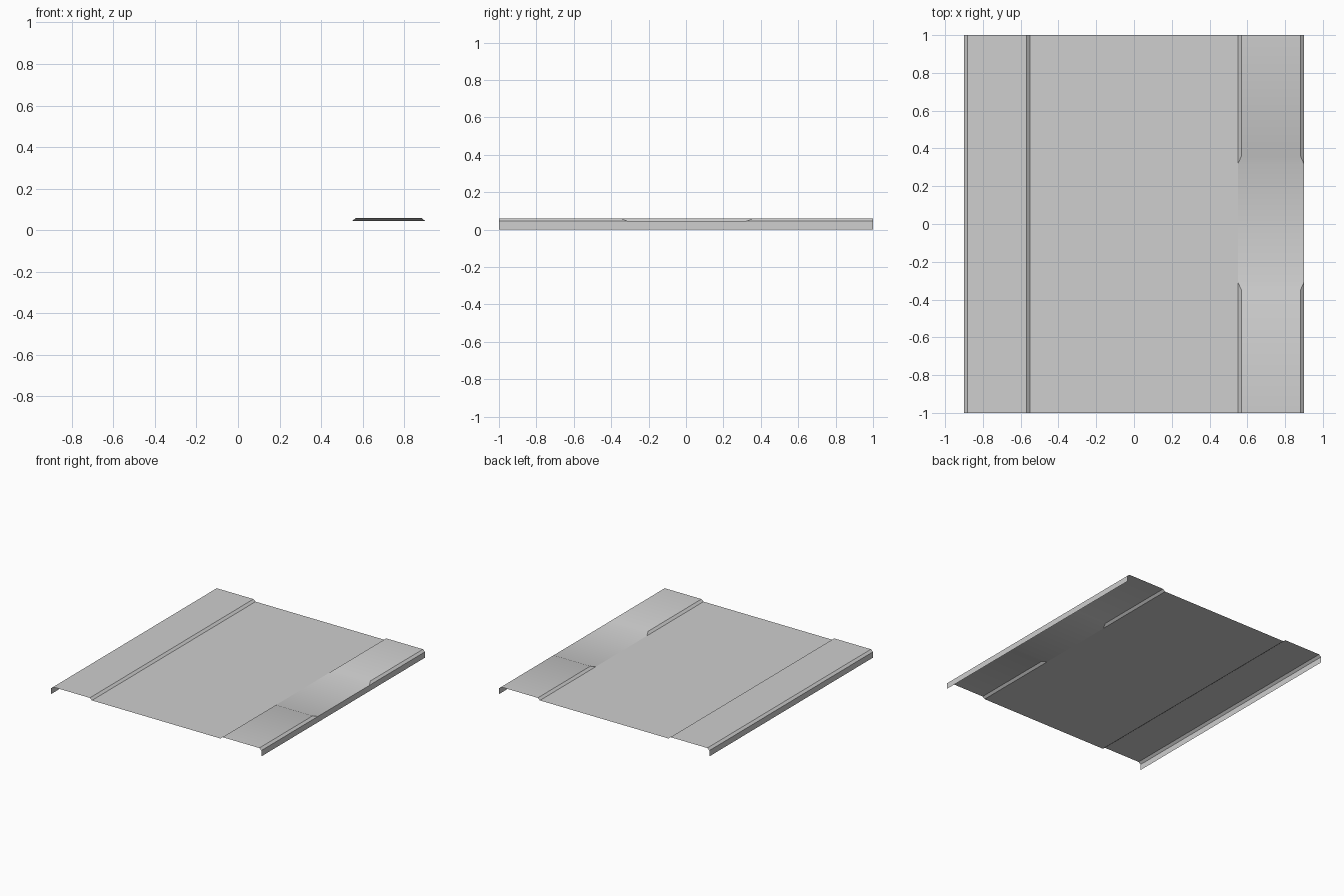
import bpy
import bmesh

if "Cube" in bpy.data.objects:
    bpy.data.objects.remove(bpy.data.objects["Cube"])

# One grey painted sheet metal finish
steel = bpy.data.materials.new("light_grey_steel")
steel.diffuse_color = (0.62, 0.62, 0.62, 1)
steel.use_nodes = True
steel.node_tree.nodes["Principled BSDF"].inputs["Base Color"].default_value = steel.diffuse_color

LOW, HIGH = 0.045, 0.06        # deck height and raised strip height
INNER, OUTER = 0.55, 0.9       # strip edges at deck height
BEVEL = 0.018                  # width of the sloped strip sides
END = 1.0


def sheet(name, faces):
    """Make an open sheet from quads, welding the shared corners."""
    bm = bmesh.new()
    for corners in faces:
        bm.faces.new([bm.verts.new(c) for c in corners])
    bmesh.ops.remove_doubles(bm, verts=bm.verts[:], dist=1e-4)
    mesh = bpy.data.meshes.new(name)
    bm.to_mesh(mesh)
    bm.free()
    mesh.materials.append(steel)
    obj = bpy.data.objects.new(name, mesh)
    bpy.context.collection.objects.link(obj)
    bpy.ops.object.select_all(action='DESELECT')
    obj.select_set(True)
    bpy.context.view_layer.objects.active = obj
    bpy.ops.object.shade_smooth_by_angle(angle=0.52)
    return obj


def extrude_y(profile, y0=-END, y1=END):
    """Quads joining an (x, z) profile, given left to right, along y."""
    return [[(xa, y0, za), (xb, y0, zb), (xb, y1, zb), (xa, y1, za)]
            for (xa, za), (xb, zb) in zip(profile, profile[1:])]


# Left raised strip with its turned-down outer lip
sheet("left_strip", extrude_y([
    (-OUTER, 0), (-OUTER, LOW), (-OUTER + BEVEL, HIGH),
    (-INNER - BEVEL, HIGH), (-INNER, LOW)]))

# Flat centre deck
sheet("deck", extrude_y([(-INNER, LOW), (INNER, LOW)]))

# Right raised strip: two raised ends around a lowered passage
xi, xo = INNER + BEVEL, OUTER - BEVEL
faces = []
low_y = {-1: -0.308, 1: 0.318}
for side, foot in low_y.items():
    crest, end = foot + side * 0.04, side * END
    quads = [
        [(xi, crest, HIGH), (xo, crest, HIGH), (xo, end, HIGH), (xi, end, HIGH)],
        [(INNER, foot, LOW), (OUTER, foot, LOW), (xo, crest, HIGH), (xi, crest, HIGH)],
        [(INNER, foot, LOW), (xi, crest, HIGH), (xi, end, HIGH), (INNER, end, LOW)],
        [(xo, crest, HIGH), (OUTER, foot, LOW), (OUTER, end, LOW), (xo, end, HIGH)],
        [(OUTER, foot, LOW), (OUTER, foot, 0), (OUTER, end, 0), (OUTER, end, LOW)],
    ]
    faces += quads if side > 0 else [q[::-1] for q in quads]
# Lowered passage floor and the lip beside it
faces += extrude_y([(INNER, LOW), (OUTER, LOW), (OUTER, 0)], low_y[-1], low_y[1])
sheet("right_strip", faces)
